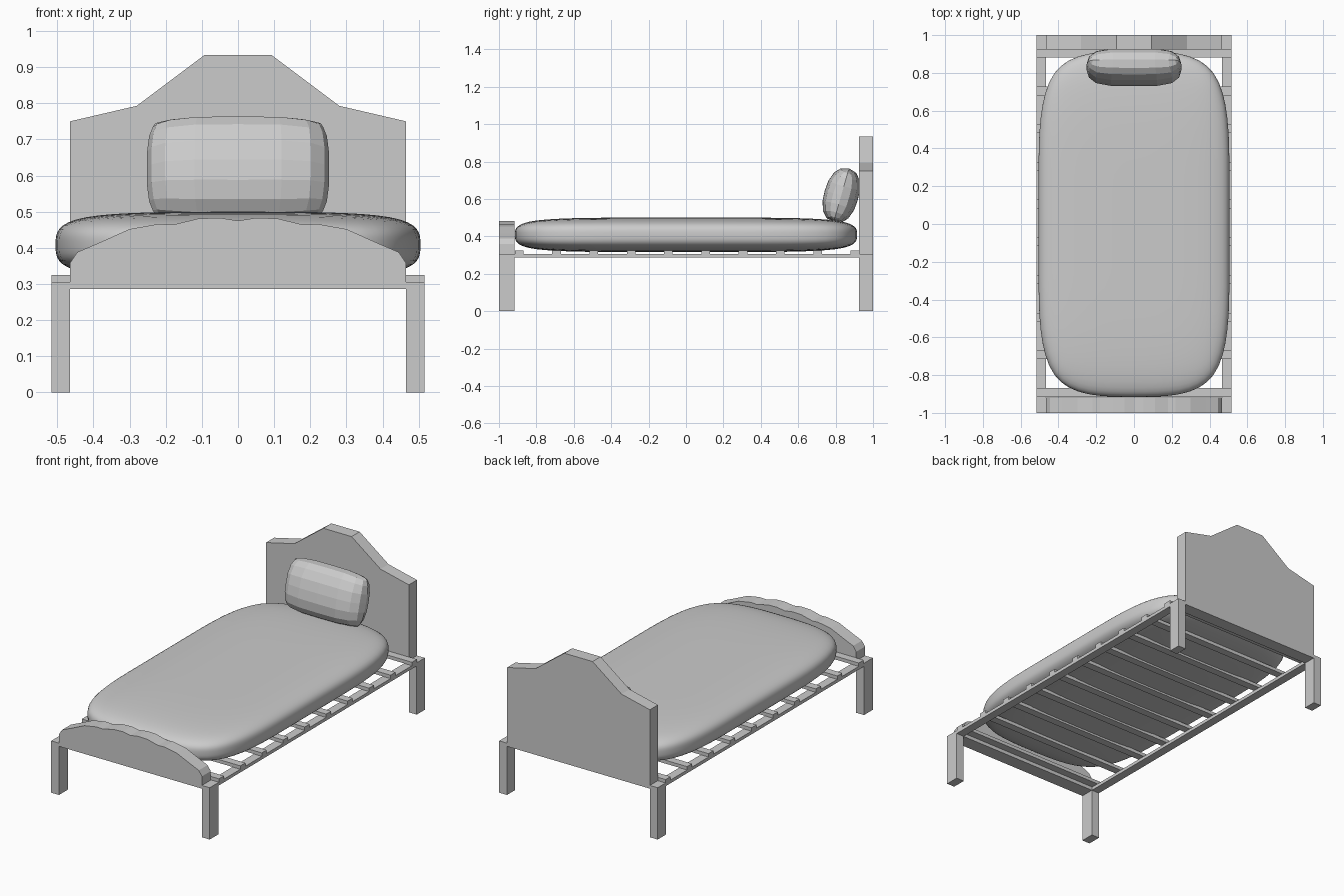
import bpy, bmesh, math
from mathutils import Matrix, Vector

if "Cube" in bpy.data.objects:
    bpy.data.objects.remove(bpy.data.objects["Cube"])


def finish(name, bm):
    bmesh.ops.recalc_face_normals(bm, faces=bm.faces[:])
    mesh = bpy.data.meshes.new(name)
    bm.to_mesh(mesh)
    bm.free()
    obj = bpy.data.objects.new(name, mesh)
    bpy.context.collection.objects.link(obj)
    return obj


def box(name, x0, x1, y0, y1, z0, z1):
    bm = bmesh.new()
    bmesh.ops.create_cube(bm, size=1)
    for v in bm.verts:
        v.co = ((x0 + x1) / 2 + v.co.x * (x1 - x0),
                (y0 + y1) / 2 + v.co.y * (y1 - y0),
                (z0 + z1) / 2 + v.co.z * (z1 - z0))
    return finish(name, bm)


def board(name, half, y0, y1):
    """Extrude a symmetric outline; half runs from bottom right to top centre."""
    pts = half + [(-x, z) for x, z in reversed(half) if x > 0]
    bm = bmesh.new()
    face = bm.faces.new([bm.verts.new((x, y0, z)) for x, z in pts])
    ext = bmesh.ops.extrude_face_region(bm, geom=[face])
    moved = [g for g in ext["geom"] if isinstance(g, bmesh.types.BMVert)]
    bmesh.ops.translate(bm, verts=moved, vec=(0, y1 - y0, 0))
    return finish(name, bm)


# Head and foot boards
board("headboard", [(0.465, 0.286), (0.465, 0.75), (0.28, 0.793), (0.092, 0.934)], 0.925, 1)
board("footboard", [(0.465, 0.286), (0.465, 0.358), (0.445, 0.388), (0.38, 0.416),
                    (0.30, 0.452), (0.22, 0.466), (0.18, 0.464), (0.11, 0.481),
                    (0.05, 0.483), (0, 0.475)], -1, -0.918)

# Legs and side rails
for side, s in (("left", -1), ("right", 1)):
    xa, xb = sorted((s * 0.465, s * 0.516))
    box(f"front_leg_{side}", xa, xb, -1, -0.918, 0, 0.305)
    box(f"back_leg_{side}", xa, xb, 0.925, 1, 0, 0.305)
    box(f"side_rail_{side}", xa, xb, -0.918, 0.925, 0.286, 0.305)

# Slats
for i in range(10):
    y = -0.892 + i * 0.1995
    box(f"slat_{i + 1}", -0.516, 0.516, y - 0.023, y + 0.023, 0.305, 0.325)

# Mattress: coarse cage rounded by subdivision
bm = bmesh.new()
bmesh.ops.create_cube(bm, size=2)
for axis, cuts in ((0, [0]), (1, [-0.24, 0.24]), (2, [0])):
    n = Vector((0, 0, 0))
    n[axis] = 1
    for c in cuts:
        bmesh.ops.bisect_plane(bm, geom=bm.verts[:] + bm.edges[:] + bm.faces[:],
                               plane_co=n * c, plane_no=n)
for v in bm.verts:
    v.co = (v.co.x * 0.505, v.co.y * 0.915, 0.408 + v.co.z * 0.092)
mattress = finish("mattress", bm)
sub = mattress.modifiers.new("round", 'SUBSURF')
sub.levels = sub.render_levels = 3
for p in mattress.data.polygons:
    p.use_smooth = True

# Pillow: faceted cushion leaning on the headboard
bm = bmesh.new()
cols = [-1, -0.95, -0.8, -0.48, 0, 0.48, 0.8, 0.95, 1]
rows = [-1, -0.92, -0.72, -0.38, 0, 0.38, 0.72, 0.92, 1]
sheets = []
for s in (-1, 1):
    sheets.append([[bm.verts.new((0.252 * u * (1 - 0.09 * v ** 4),
                                  s * 0.092 * (1 - abs(u) ** 5) ** 0.5 * (1 - abs(v) ** 2.4) ** 0.45,
                                  0.15 * v * (1 - 0.13 * u ** 4)))
                    for u in cols] for v in rows])
for g in sheets:
    for j in range(len(rows) - 1):
        for i in range(len(cols) - 1):
            bm.faces.new((g[j][i], g[j][i + 1], g[j + 1][i + 1], g[j + 1][i]))
bmesh.ops.remove_doubles(bm, verts=bm.verts[:], dist=0.0005)
bm.transform(Matrix.Translation((0, 0.83, 0.619)) @ Matrix.Rotation(math.radians(-16), 4, 'X'))
finish("pillow", bm)
